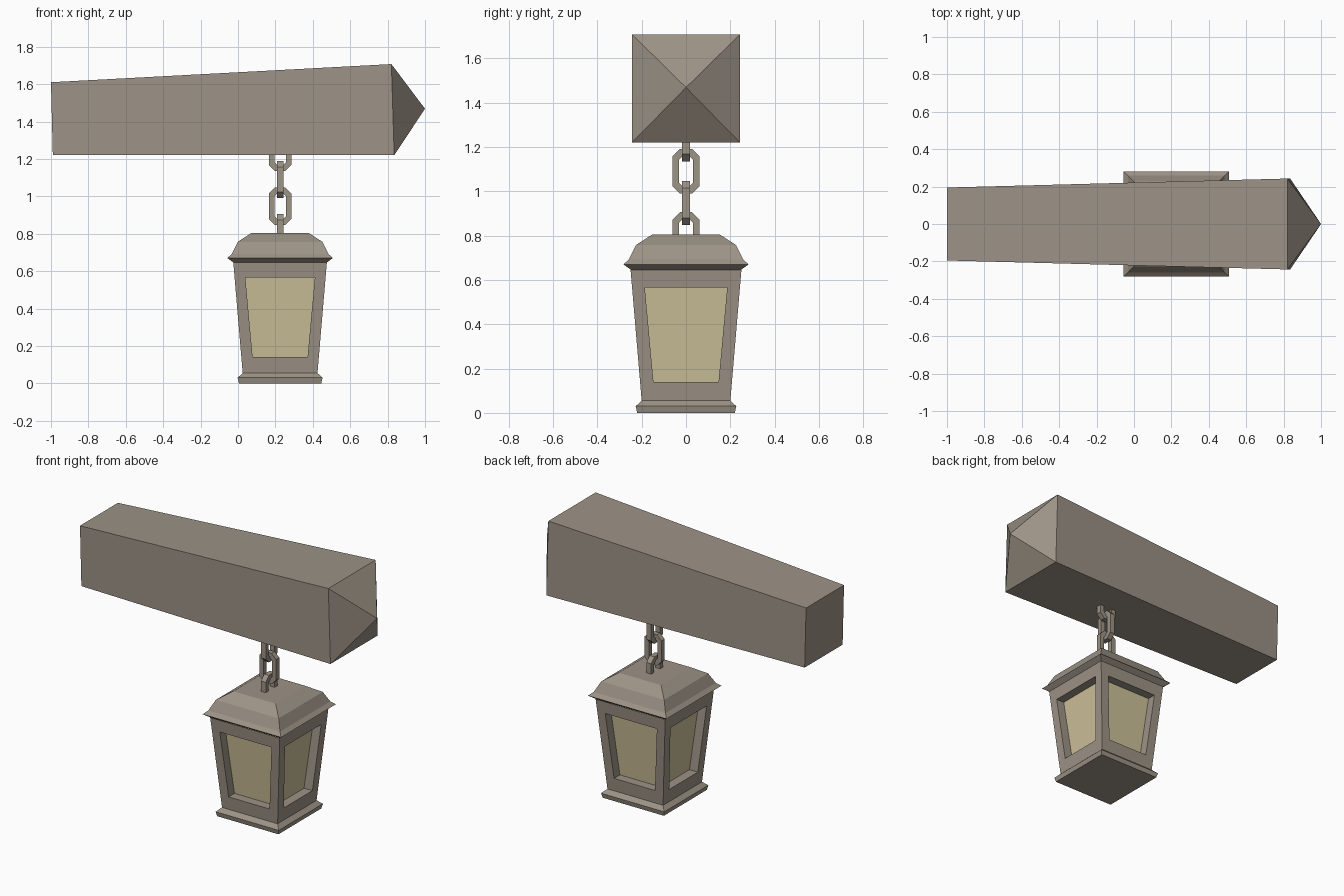
import bpy
import bmesh
import math
from mathutils import Matrix, Vector

if "Cube" in bpy.data.objects:
    bpy.data.objects.remove(bpy.data.objects["Cube"])

CX = 0.225  # lantern and chain centre line


def material(name, rgb):
    m = bpy.data.materials.new(name)
    m.diffuse_color = (*rgb, 1)
    m.use_nodes = True
    m.node_tree.nodes["Principled BSDF"].inputs["Base Color"].default_value = m.diffuse_color
    return m


METAL = material("weathered_taupe", (0.335, 0.292, 0.24))
GLASS = material("pale_yellow_glass", (0.61, 0.53, 0.32))


def make(name, bm, mat, loc=(0, 0, 0)):
    bmesh.ops.remove_doubles(bm, verts=bm.verts, dist=1e-5)
    bmesh.ops.recalc_face_normals(bm, faces=bm.faces)
    me = bpy.data.meshes.new(name)
    bm.to_mesh(me)
    bm.free()
    me.materials.append(mat)
    ob = bpy.data.objects.new(name, me)
    ob.location = loc
    bpy.context.collection.objects.link(ob)
    return ob


def face(bm, pts):
    return bm.faces.new([bm.verts.new(p) for p in pts])


def square(h, z):
    return [(-h, -h, z), (h, -h, z), (h, h, z), (-h, h, z)]


def bridge(bm, a, b):
    n = len(a)
    for i in range(n):
        j = (i + 1) % n
        face(bm, [a[i], a[j], b[j], b[i]])


def square_loft(name, profile, mat):
    """Closed stack of square rings given as (half width, height)."""
    bm = bmesh.new()
    rings = [square(h, z) for h, z in profile]
    for a, b in zip(rings, rings[1:]):
        bridge(bm, a, b)
    face(bm, rings[0])
    face(bm, rings[-1])
    return make(name, bm, mat, (CX, 0, 0))


# Tapered beam with a pointed end
bm = bmesh.new()
back = [(-0.99, -0.195, 1.22), (-0.99, 0.195, 1.22),
        (-1.0, 0.195, 1.61), (-1.0, -0.195, 1.61)]
front = [(0.835, -0.243, 1.22), (0.835, 0.243, 1.22),
         (0.82, 0.243, 1.707), (0.82, -0.243, 1.707)]
face(bm, back)
bridge(bm, back, front)
for i in range(4):
    face(bm, [front[i], front[(i + 1) % 4], (1.0, 0, 1.468)])
make("beam", bm, METAL)

# Lantern base and roof
square_loft("lantern_base", [(0.22, 0), (0.227, 0.03), (0.2, 0.055)], METAL)
square_loft("lantern_roof", [(0.248, 0.645), (0.282, 0.67), (0.258, 0.692),
                             (0.226, 0.757), (0.152, 0.805)], METAL)

# Lantern frame: four sides, each with a deep window opening
Z0, Z1, H0, H1 = 0.055, 0.645, 0.2, 0.25
W0, W1, HW0, HW1 = 0.14, 0.565, 0.147, 0.186


def half(z):
    return H0 + (H1 - H0) * (z - Z0) / (Z1 - Z0)


bm = bmesh.new()
for k in range(4):
    turn = Matrix.Rotation(k * math.pi / 2, 3, 'Z')

    def quad(h0, h1, d0, d1, z0, z1):
        return [turn @ Vector(p) for p in
                ((-h0, -d0, z0), (h0, -d0, z0), (h1, -d1, z1), (-h1, -d1, z1))]

    outer = quad(H0, H1, H0, H1, Z0, Z1)
    rim = quad(HW0, HW1, half(W0), half(W1), W0, W1)
    inner = quad(HW0, HW1, HW0, HW1, W0, W1)
    bridge(bm, outer, rim)
    bridge(bm, rim, inner)
make("lantern_frame", bm, METAL, (CX, 0, 0))

# Glass core behind the openings
square_loft("lantern_glass", [(HW0, W0), (HW1, W1)], GLASS)


# Chain of octagonal links, alternating by a quarter turn
def link_outline(w, h, c, y):
    return [(w, y, h - c), (w - c, y, h), (c - w, y, h), (-w, y, h - c),
            (-w, y, c - h), (c - w, y, -h), (w - c, y, -h), (w, y, c - h)]


for i, top in enumerate((1.335, 1.19, 1.047, 0.905)):
    bm = bmesh.new()
    t = 0.017
    loops = [link_outline(0.06, 0.1, 0.032, -t), link_outline(0.06, 0.1, 0.032, t),
             link_outline(0.031, 0.071, 0.018, t), link_outline(0.031, 0.071, 0.018, -t)]
    for a in range(4):
        bridge(bm, loops[a], loops[(a + 1) % 4])
    ob = make(f"chain_link_{i + 1}", bm, METAL, (CX, 0, top - 0.1))
    ob.rotation_euler.z = (i % 2) * math.pi / 2
